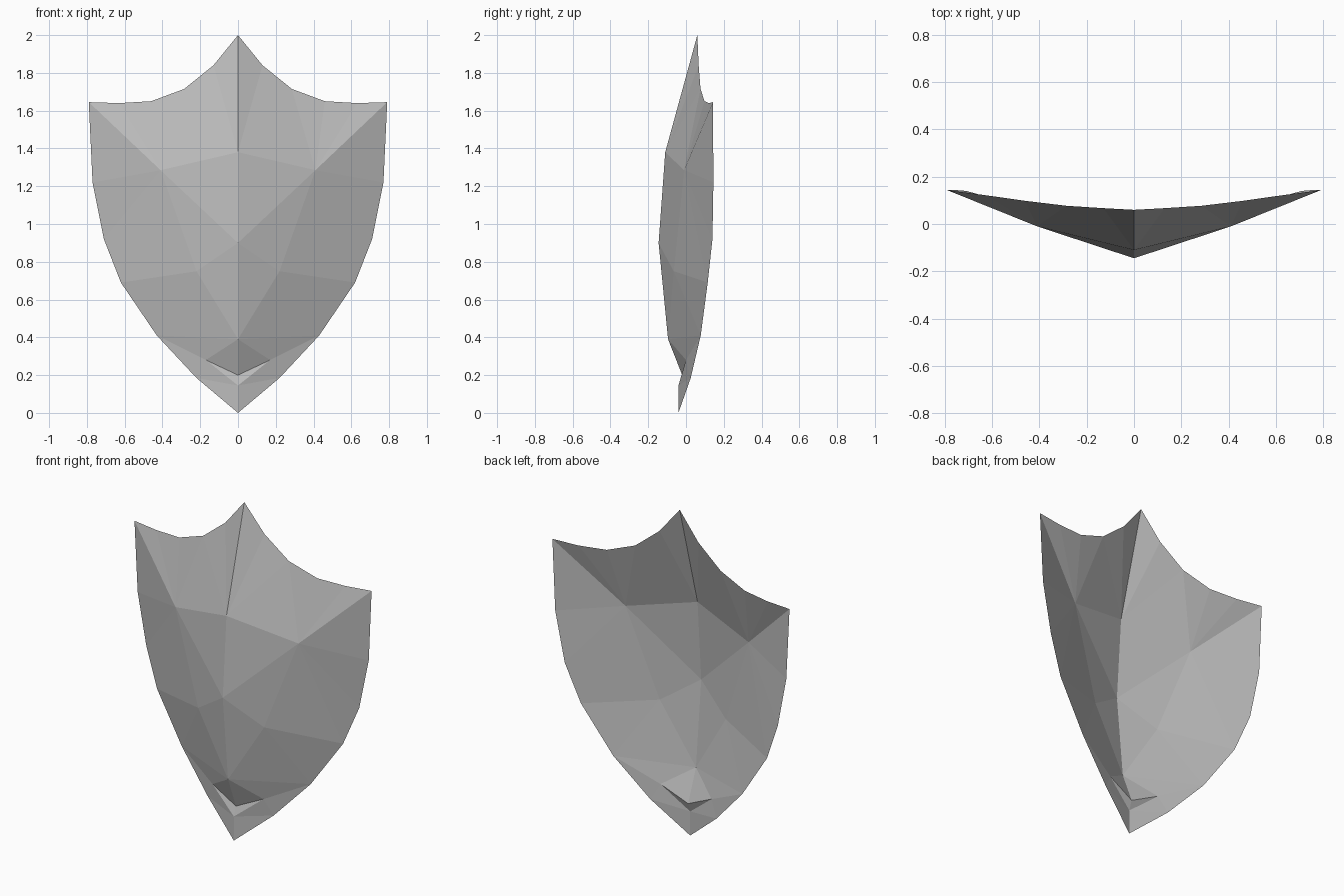
import bpy, bmesh

if "Cube" in bpy.data.objects:
    bpy.data.objects.remove(bpy.data.objects["Cube"])

grey = bpy.data.materials.new("plain grey")
grey.diffuse_color = (0.5, 0.5, 0.5, 1)
grey.use_nodes = True
grey.node_tree.nodes["Principled BSDF"].inputs["Base Color"].default_value = grey.diffuse_color

# Right half of the shield: named points
P = {
    # scalloped top edge, from the centre peak to the corner
    "t0": (0, 0.06, 2.0), "t1": (0.13, 0.067, 1.84), "t2": (0.285, 0.077, 1.715),
    "t3": (0.46, 0.098, 1.65), "t4": (0.63, 0.122, 1.64), "t5": (0.79, 0.143, 1.645),
    # curved side edge down to the bottom point
    "s1": (0.77, 0.145, 1.22), "s2": (0.71, 0.14, 0.92), "s3": (0.62, 0.115, 0.69),
    "s4": (0.43, 0.078, 0.41), "s5": (0.22, 0.025, 0.185), "tip": (0, -0.04, 0.0),
    # centre ridge
    "brow": (0, -0.11, 1.38), "boss": (0, -0.145, 0.90), "chin": (0, -0.095, 0.39),
    "lip": (0, -0.02, 0.2), "under": (0, -0.04, 0.145),
    # facet corners on the face
    "b": (0.41, -0.01, 1.285), "d": (0.22, -0.065, 0.75), "g": (0.17, 0.0, 0.28),
}

FACES = """
brow t1 t0, brow t2 t1, brow b t2, b t3 t2, b t4 t3, b t5 t4,
boss b brow, b s1 t5, b s2 s1, b s3 s2, b d s3, boss d b,
d s4 s3, d chin s4, boss chin d, chin g s4, chin lip g,
lip under g, g s5 s4, g under s5, under tip s5
"""

# Shield shell, mirrored across the centre ridge
bm = bmesh.new()
verts = {name: bm.verts.new(co) for name, co in P.items()}
for tri in FACES.split(","):
    bm.faces.new([verts[n] for n in tri.split()])
mesh = bpy.data.meshes.new("shield")
bm.to_mesh(mesh)
bm.free()
mesh.materials.append(grey)
shield = bpy.data.objects.new("shield", mesh)
bpy.context.collection.objects.link(shield)
mirror = shield.modifiers.new("mirror", "MIRROR")
mirror.use_clip = True
